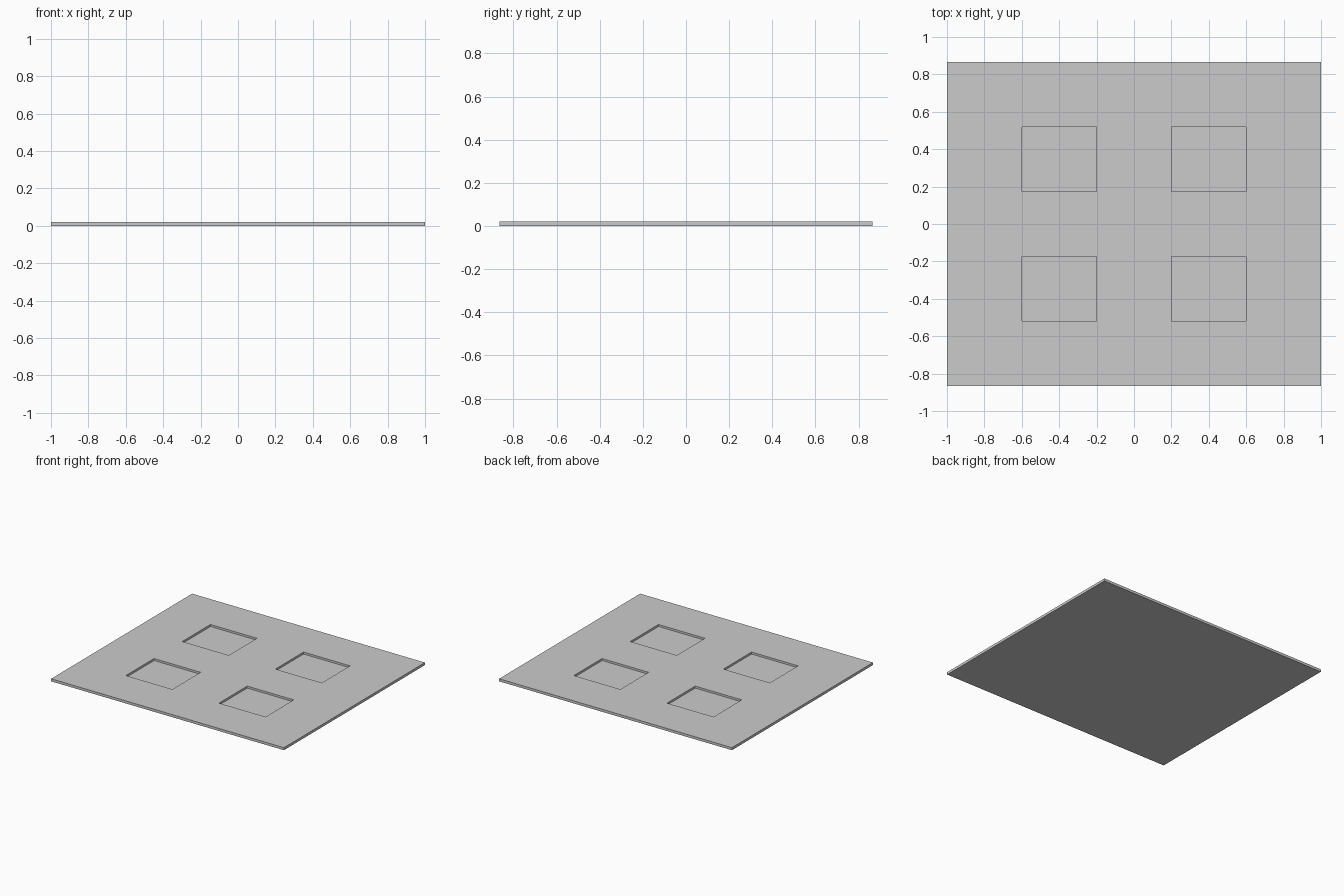
import bpy

if "Cube" in bpy.data.objects:
    bpy.data.objects.remove(bpy.data.objects["Cube"])

W, D, H = 2.0, 1.73, 0.02   # overall plate size
DEPTH = 0.016               # pocket depth


def box(name, size, centre):
    bpy.ops.mesh.primitive_cube_add(size=1)
    ob = bpy.context.object
    ob.name = name
    for v in ob.data.vertices:
        v.co = [c * s + o for c, s, o in zip(v.co, size, centre)]
    return ob


# flat rectangular plate
plate = box("plate", (W, D, H), (0, 0, H / 2))

# one pocket cutter, a fifth of the plate each way, mirrored to all four places
cutter = box("pocket_cutter", (W / 5, D / 5, 2 * DEPTH), (W / 5, D / 5, H))
mirror = cutter.modifiers.new("four_pockets", 'MIRROR')
mirror.use_axis = (True, True, False)
cutter.hide_render = True
cutter.hide_set(True)
cutter.display_type = 'WIRE'

# sunken square pockets
cut = plate.modifiers.new("pockets", 'BOOLEAN')
cut.operation = 'DIFFERENCE'
cut.solver = 'EXACT'
cut.object = cutter
